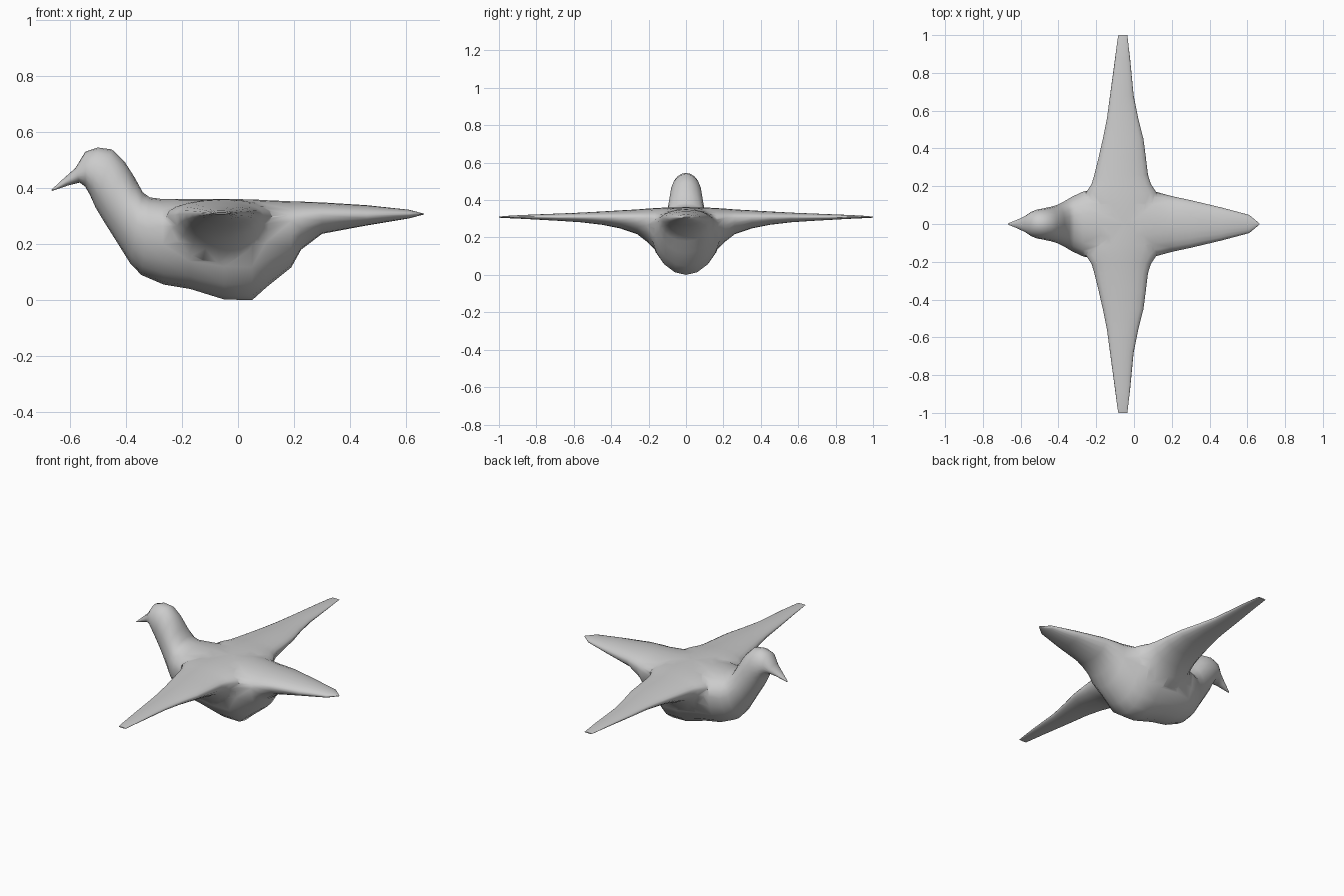
import bpy, bmesh, math
from mathutils import Vector

if "Cube" in bpy.data.objects:
    bpy.data.objects.remove(bpy.data.objects["Cube"])

SIDES = 20

grey = bpy.data.materials.new("plain grey")
grey.diffuse_color = (0.6, 0.6, 0.6, 1)
grey.use_nodes = True
grey.node_tree.nodes["Principled BSDF"].inputs["Base Color"].default_value = grey.diffuse_color


def ring(upper, lower, side, height):
    """Closed egg-shaped section; height is where the widest point sits (0..1)."""
    upper, lower, side = Vector(upper), Vector(lower), Vector(side)
    centre = lower.lerp(upper, height)
    points = []
    for i in range(SIDES):
        a = 2 * math.pi * i / SIDES
        c, s = math.cos(a), math.sin(a)
        rise = (upper - centre) * s if s > 0 else (centre - lower) * s
        points.append(centre + rise + side * c)
    return points


def loft(name, rings):
    """Skin a row of sections and cap both ends."""
    bm = bmesh.new()
    rows = [[bm.verts.new(p) for p in r] for r in rings]
    for a, b in zip(rows, rows[1:]):
        for i in range(SIDES):
            j = (i + 1) % SIDES
            bm.faces.new((a[i], a[j], b[j], b[i]))
    bm.faces.new(rows[0])
    bm.faces.new(rows[-1])
    bmesh.ops.recalc_face_normals(bm, faces=bm.faces)
    mesh = bpy.data.meshes.new(name)
    bm.to_mesh(mesh)
    bm.free()
    mesh.materials.append(grey)
    obj = bpy.data.objects.new(name, mesh)
    bpy.context.collection.objects.link(obj)
    return obj


# Beak, head, neck, torso and tail: top x, top z, bottom x, bottom z, half width, widest height
body_sections = [
    (-.666, .394, -.664, .390, .004, .5),
    (-.625, .432, -.605, .410, .024, .5),
    (-.580, .472, -.565, .420, .045, .5),
    (-.545, .530, -.545, .405, .064, .45),
    (-.500, .545, -.528, .375, .076, .45),
    (-.450, .538, -.508, .330, .083, .5),
    (-.405, .495, -.478, .280, .091, .5),
    (-.367, .435, -.440, .220, .102, .5),
    (-.340, .385, -.385, .132, .125, .55),
    (-.315, .367, -.345, .090, .145, .6),
    (-.270, .361, -.265, .056, .172, .68),
    (-.180, .361, -.170, .040, .192, .75),
    (-.050, .361, -.050, .003, .200, .8),
    (.050, .360, .050, .000, .195, .8),
    (.100, .357, .100, .045, .175, .75),
    (.190, .353, .190, .117, .150, .7),
    (.225, .352, .225, .180, .142, .65),
    (.300, .349, .300, .237, .126, .6),
    (.460, .339, .460, .267, .088, .5),
    (.610, .323, .610, .292, .048, .5),
    (.664, .309, .664, .306, .003, .5),
]
body = loft("bird_body", [ring((ux, 0, uz), (lx, 0, lz), (0, w, 0), h)
                          for ux, uz, lx, lz, w, h in body_sections])

# Half wing: distance out, front x, rear x, top z, bottom z, widest height
half_wing = [
    (.00, -.25, .15, .362, .10, .75),
    (.11, -.26, .14, .360, .11, .75),
    (.165, -.255, .12, .357, .135, .75),
    (.21, -.225, .09, .354, .178, .72),
    (.26, -.21, .074, .350, .217, .68),
    (.35, -.188, .063, .345, .248, .62),
    (.45, -.165, .050, .339, .268, .58),
    (.56, -.143, .022, .333, .281, .55),
    (.68, -.127, -.002, .328, .289, .5),
    (.88, -.100, -.021, .320, .300, .5),
    (.97, -.088, -.032, .315, .304, .5),
    (1.0, -.083, -.035, .311, .306, .5),
]
span = [(-y, *rest) for y, *rest in reversed(half_wing[1:])] + half_wing
wings = loft("wings", [ring(((a + b) / 2, y, t), ((a + b) / 2, y, u), ((b - a) / 2, 0, 0), h)
                       for y, a, b, t, u, h in span])

# Merge the wings into the body as one skin
union = body.modifiers.new("merge wings", 'BOOLEAN')
union.operation = 'UNION'
union.solver = 'EXACT'
union.object = wings
bpy.context.view_layer.objects.active = body
body.select_set(True)
bpy.ops.object.modifier_apply(modifier=union.name)
bpy.data.objects.remove(wings)
bpy.ops.object.shade_smooth_by_angle(angle=math.radians(60))
